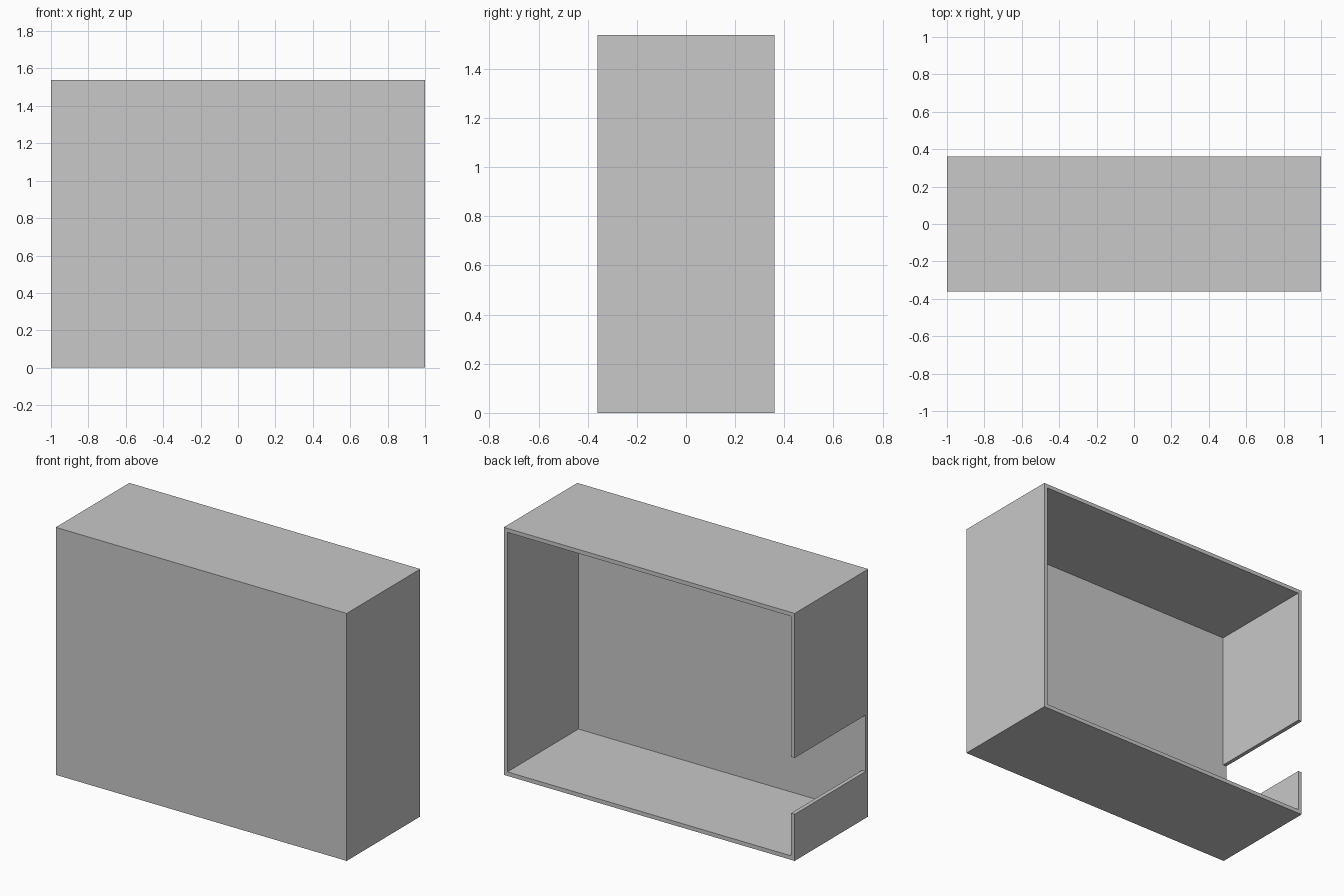
import bpy
import bmesh
from mathutils import Matrix, Vector

W, D, H = 2.0, 0.722, 1.538      # outer width, depth, height
T = 0.025                        # wall thickness
NOTCH_LOW, NOTCH_HIGH = 0.29, 0.64

cube = bpy.data.objects.get("Cube")
if cube:
    bpy.data.objects.remove(cube, do_unlink=True)

# Plain grey material
grey = bpy.data.materials.new("plain_grey")
grey.use_nodes = True
colour = (0.58, 0.58, 0.58, 1.0)
grey.diffuse_color = colour
grey.node_tree.nodes["Principled BSDF"].inputs["Base Color"].default_value = colour


def add_box(name, low, high):
    """Axis-aligned box between two corners."""
    low, high = Vector(low), Vector(high)
    bm = bmesh.new()
    bmesh.ops.create_cube(bm, size=1.0)
    size = high - low
    bm.transform(Matrix.Translation((low + high) / 2) @ Matrix.Diagonal((*size, 1.0)))
    mesh = bpy.data.meshes.new(name)
    bm.to_mesh(mesh)
    bm.free()
    mesh.materials.append(grey)
    obj = bpy.data.objects.new(name, mesh)
    bpy.context.collection.objects.link(obj)
    return obj


def cut(target, cutter):
    """Subtract the cutter from the target and discard it."""
    mod = target.modifiers.new("cut", "BOOLEAN")
    mod.operation = "DIFFERENCE"
    mod.solver = "EXACT"
    mod.object = cutter
    bpy.context.view_layer.objects.active = target
    bpy.ops.object.modifier_apply(modifier=mod.name)
    bpy.data.objects.remove(cutter, do_unlink=True)


# Open-backed housing
housing = add_box("housing", (-W / 2, -D / 2, 0), (W / 2, D / 2, H))

# Hollow interior, open to the back
cut(housing, add_box("interior_cutter",
                     (-W / 2 + T, -D / 2 + T, T),
                     (W / 2 - T, D, H - T)))

# Slot through one side wall, running from the front panel to the open back
cut(housing, add_box("slot_cutter",
                     (-W, -D / 2 + T, NOTCH_LOW),
                     (-W / 2 + 2 * T, D, NOTCH_HIGH)))
